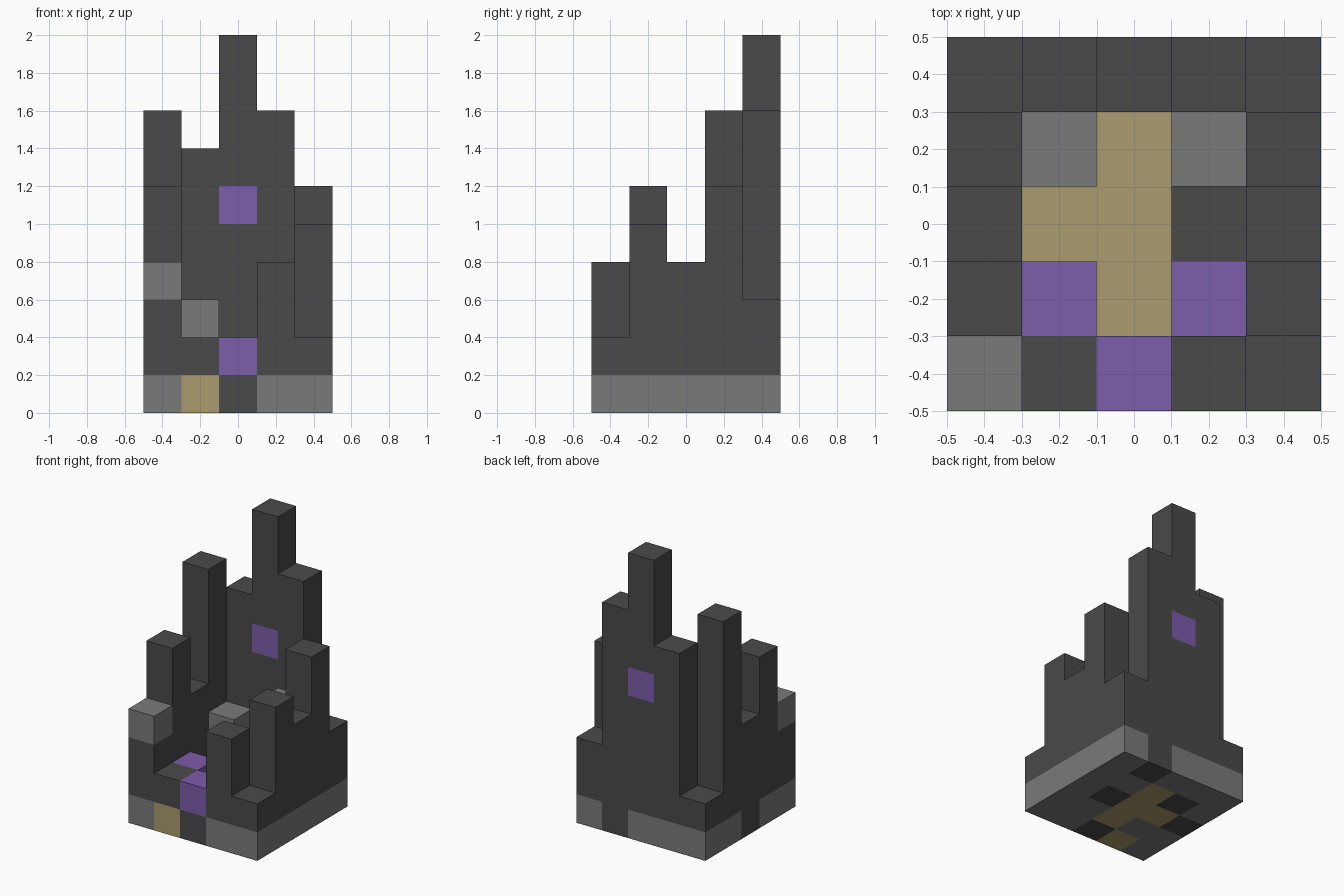
import bpy
import bmesh
from mathutils import Vector

old = bpy.data.objects.get("Cube")
if old:
    bpy.data.objects.remove(old, do_unlink=True)

CELL = 0.2
HALF = 0.5

# Column heights in blocks, front row first, each row from -x to +x
HEIGHTS = [(4, 2, 2, 4, 2),
           (6, 2, 1, 2, 5),
           (4, 1, 1, 2, 4),
           (8, 3, 1, 4, 6),
           (2, 7, 10, 8, 3)]

# Bottom layer: L light stone, D dark stone, S sand
BASE = ["LSDLL", "LLSLL", "DSSDL", "LDSLL", "LLLDL"]
BASE_PARTS = {"L": "light_stone", "D": "dark_stone", "S": "sand_path"}

# Single accent blocks above the bottom layer (column, row, layer)
ACCENTS = {
    "light_stone": [(0, 0, 3), (1, 3, 2), (3, 3, 3)],
    "crystal": [(2, 0, 1), (1, 1, 1), (3, 1, 1), (2, 4, 5)],
}

COLOURS = {
    "dark_stone": (0.068, 0.068, 0.068),
    "light_stone": (0.195, 0.195, 0.195),
    "sand_path": (0.402, 0.332, 0.156),
    "crystal": (0.202, 0.109, 0.402),
}


def make_material(name, rgb):
    mat = bpy.data.materials.new(name)
    mat.use_nodes = True
    colour = (*rgb, 1.0)
    mat.diffuse_color = colour
    mat.node_tree.nodes["Principled BSDF"].inputs["Base Color"].default_value = colour
    return mat


def fill_blocks():
    """Map every filled cell to the part it belongs to."""
    cells = {}
    for row, heights in enumerate(HEIGHTS):
        for col, height in enumerate(heights):
            for layer in range(height):
                cells[col, row, layer] = "dark_stone"
            cells[col, row, 0] = BASE_PARTS[BASE[row][col]]
    for part, blocks in ACCENTS.items():
        cells.update({block: part for block in blocks})
    return cells


def build_part(part, cells):
    """Join the exposed block sides of one part into a single mesh."""
    bm = bmesh.new()
    for cell, owner in cells.items():
        if owner != part:
            continue
        centre = (Vector(cell) + Vector((0.5, 0.5, 0.5))) * CELL - Vector((HALF, HALF, 0))
        for axis in range(3):
            for sign in (-1, 1):
                normal = Vector((0, 0, 0))
                normal[axis] = sign
                if tuple(int(c + n) for c, n in zip(cell, normal)) in cells:
                    continue
                u = Vector((0, 0, 0))
                u[(axis + 1) % 3] = 1
                v = normal.cross(u)
                corners = [normal + u + v, normal - u + v, normal - u - v, normal + u - v]
                bm.faces.new([bm.verts.new(centre + c * CELL / 2) for c in corners])
    bmesh.ops.remove_doubles(bm, verts=bm.verts[:], dist=CELL / 100)
    bm.normal_update()
    mesh = bpy.data.meshes.new(part)
    bm.to_mesh(mesh)
    bm.free()
    mesh.materials.append(make_material(part, COLOURS[part]))
    bpy.context.scene.collection.objects.link(bpy.data.objects.new(part, mesh))


blocks = fill_blocks()
for part_name in COLOURS:
    build_part(part_name, blocks)
